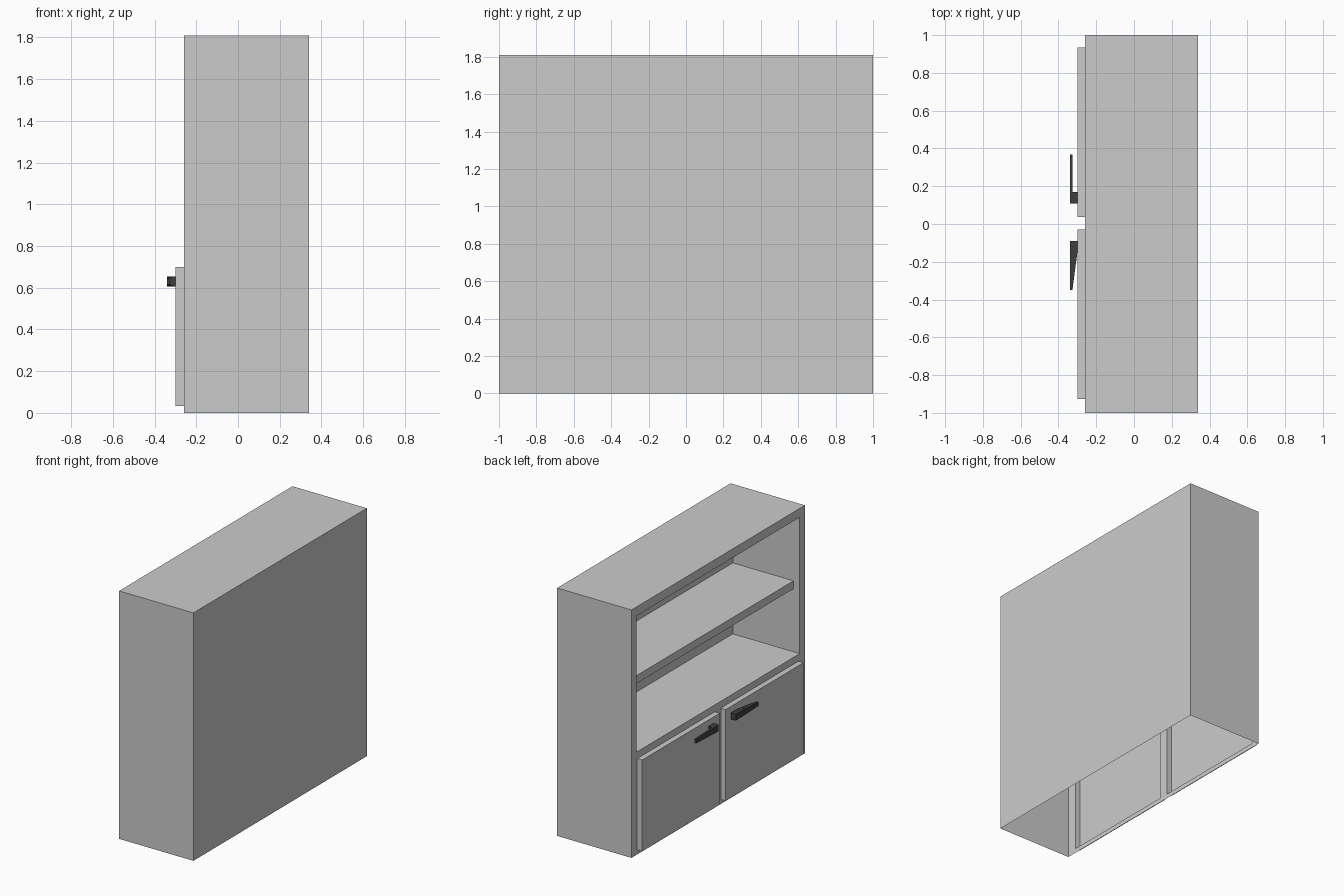
import bpy, bmesh

if "Cube" in bpy.data.objects:
    bpy.data.objects.remove(bpy.data.objects["Cube"])

FRONT, BACK = -0.26, 0.34      # open side of the cabinet looks toward -x
TOP = 1.81


def finish(name, bm, mat=None):
    bmesh.ops.remove_doubles(bm, verts=bm.verts, dist=1e-5)
    me = bpy.data.meshes.new(name)
    bm.to_mesh(me)
    bm.free()
    ob = bpy.data.objects.new(name, me)
    bpy.context.collection.objects.link(ob)
    if mat:
        me.materials.append(mat)
    return ob


def box(bm, x, y, z, skip=(), inward=False):
    """Box from ranges; skip lists the sides left open, e.g. '-x'."""
    v = [bm.verts.new((a, b, c)) for a in x for b in y for c in z]
    sides = {'-x': (0, 1, 3, 2), '+x': (4, 6, 7, 5), '-y': (0, 4, 5, 1),
             '+y': (2, 3, 7, 6), '-z': (0, 2, 6, 4), '+z': (1, 5, 7, 3)}
    for key, ids in sides.items():
        if key not in skip:
            f = bm.faces.new([v[i] for i in ids])
            if inward:
                f.normal_flip()


def front_strip(bm, y0, y1, z0, z1):
    pts = ((y0, z0), (y0, z1), (y1, z1), (y1, z0))
    bm.faces.new([bm.verts.new((FRONT, y, z)) for y, z in pts])


handle_mat = bpy.data.materials.new("dark_handle")
handle_mat.diffuse_color = (0.05, 0.05, 0.05, 1)
handle_mat.use_nodes = True
handle_mat.node_tree.nodes["Principled BSDF"].inputs["Base Color"].default_value = handle_mat.diffuse_color

# Outer shell, open at the front and underneath
bm = bmesh.new()
box(bm, (FRONT, BACK), (-1, 1), (0, TOP), skip=('-x', '-z'))
finish("cabinet_shell", bm)

# Thin front frame around the recess and both doors
bm = bmesh.new()
for strip in ((-1, 1, 0, 0.033), (-1, 1, 0.70, 0.75), (-1, 1, 1.745, TOP),
              (-1, -0.94, 0.75, 1.745), (0.94, 1, 0.75, 1.745),
              (-1, -0.926, 0.033, 0.70), (-0.03, 0.038, 0.033, 0.70),
              (0.934, 1, 0.033, 0.70)):
    front_strip(bm, *strip)
finish("front_frame", bm)

# Upper recess lining
bm = bmesh.new()
box(bm, (FRONT, 0.28), (-0.94, 0.94), (0.75, 1.745), skip=('-x',), inward=True)
finish("upper_recess", bm)

# Shelf
bm = bmesh.new()
box(bm, (-0.21, 0.28), (-0.94, 0.94), (1.21, 1.268))
finish("shelf", bm)

# Doors (hollow, open at the back) and their tapered handles
for side, label in ((-1, "near"), (1, "far")):
    bm = bmesh.new()
    ys = sorted((0.004 + side * 0.034, 0.004 + side * 0.93))
    box(bm, (-0.30, FRONT), ys, (0.033, 0.70), skip=('+x',))
    finish(label + "_door", bm)

    bm = bmesh.new()
    profile = ((-0.30, 0.10, 0.024), (-0.34, 0.10, 0.024), (-0.34, 0.358, 0.015),
               (-0.326, 0.358, 0.015), (-0.326, 0.16, 0.024), (-0.30, 0.16, 0.024))
    low, high = [[bm.verts.new((x, 0.009 + side * y, 0.63 + s * h))
                  for x, y, h in profile] for s in (-1, 1)]
    bm.faces.new(low)
    bm.faces.new(high)
    for i in range(len(profile)):
        j = (i + 1) % len(profile)
        bm.faces.new((low[i], low[j], high[j], high[i]))
    bmesh.ops.triangulate(bm, faces=[f for f in bm.faces if len(f.verts) > 4])
    bmesh.ops.recalc_face_normals(bm, faces=bm.faces)
    finish(label + "_handle", bm, handle_mat)
